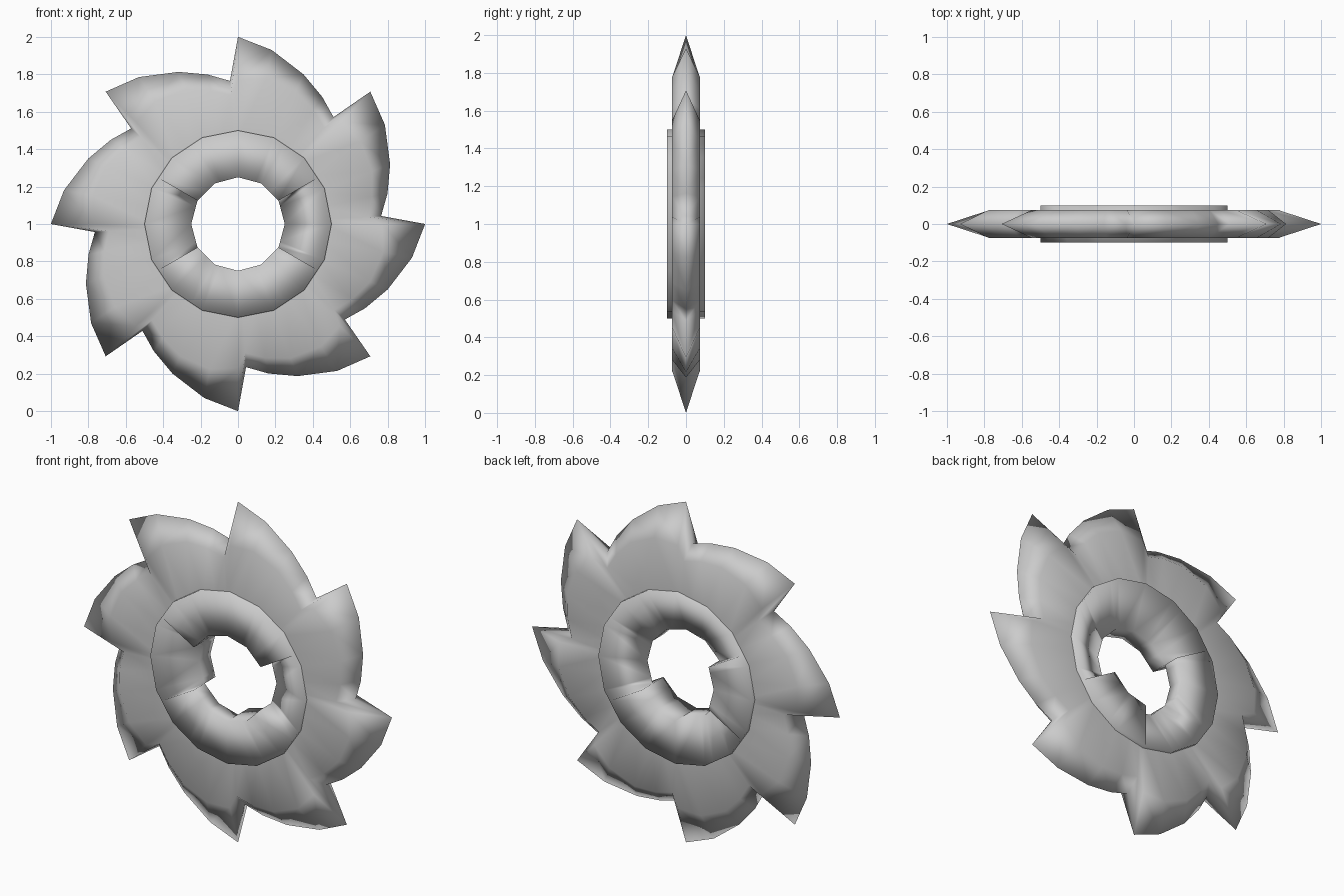
import bpy, bmesh
from math import cos, sin, pi, radians

if "Cube" in bpy.data.objects:
    bpy.data.objects.remove(bpy.data.objects["Cube"])


def polar(r, deg, y):
    a = radians(deg)
    return (r * cos(a), y, 1 + r * sin(a))


def poly_r(r, n, deg):
    # radius of a regular n-gon (corner at 0 degrees) in a given direction
    step = 360 / n
    return r * cos(pi / n) / cos(radians(deg % step - step / 2))


def finish(bm, name):
    bmesh.ops.remove_doubles(bm, verts=bm.verts, dist=0.0005)
    bmesh.ops.recalc_face_normals(bm, faces=bm.faces)
    for f in bm.faces:
        f.smooth = True
    me = bpy.data.meshes.new(name)
    bm.to_mesh(me)
    bm.free()
    ob = bpy.data.objects.new(name, me)
    bpy.context.collection.objects.link(ob)


def face(bm, *pts):
    uniq = list(dict.fromkeys(pts))
    if len(uniq) > 2:
        bm.faces.new([bm.verts.new(p) for p in uniq])


# Toothed blade with a knife edge: per column (degrees behind tip, edge radius, bevel radius)
tooth = [(0, 1.0, 0.77), (11, 0.947, 0.79), (23.6, 0.873, 0.77),
         (33.5, 0.815, 0.73), (41.8, 0.766, 0.69)]
cols = [(45 * k - d, r, m) for k in range(8, 0, -1) for d, r, m in tooth]
bm = bmesh.new()
for i, (a0, r0, m0) in enumerate(cols):
    a1, r1, m1 = cols[(i + 1) % len(cols)]
    for t in (-0.075, 0.075):
        face(bm, polar(0.46, a0, t), polar(0.46, a1, t), polar(m1, a1, t), polar(m0, a0, t))
        face(bm, polar(m0, a0, t), polar(m1, a1, t), polar(r1, a1, 0), polar(r0, a0, 0))
finish(bm, "toothed_blade")

# Hub: (front, back) y of the bore rim for each 60 degree sector, starting at -30
rims = [(0.0, 0.0), (-0.1, 0.0), (-0.1, 0.0), (0.0, 0.1), (-0.1, 0.0), (-0.1, 0.1)]
angles = sorted({30.0 * i for i in range(12)} | {22.5 * i for i in range(16)})


def rim(deg):
    return rims[int(((deg + 30) % 360) // 60)]


bm = bmesh.new()
for i, a0 in enumerate(angles):
    a1 = angles[i + 1] if i + 1 < len(angles) else 360.0
    lo, hi = rim((a0 + a1) / 2)
    i0, i1 = poly_r(0.25, 12, a0), poly_r(0.25, 12, a1)
    o0, o1 = poly_r(0.5, 16, a0), poly_r(0.5, 16, a1)
    for yo, yi in ((-0.1, lo), (0.1, hi)):
        face(bm, polar(i0, a0, yi), polar(i1, a1, yi), polar(o1, a1, yo), polar(o0, a0, yo))
    face(bm, polar(i0, a0, lo), polar(i1, a1, lo), polar(i1, a1, hi), polar(i0, a0, hi))
    face(bm, polar(o0, a0, -0.1), polar(o1, a1, -0.1), polar(o1, a1, 0.1), polar(o0, a0, 0.1))
    # step between unlike sectors
    for y, was, now in zip((-0.1, 0.1), rim(a0 - 0.1), (lo, hi)):
        if was != now:
            face(bm, polar(i0, a0, y), polar(i0, a0, 0.0), polar(o0, a0, y))
finish(bm, "hub_ring")
